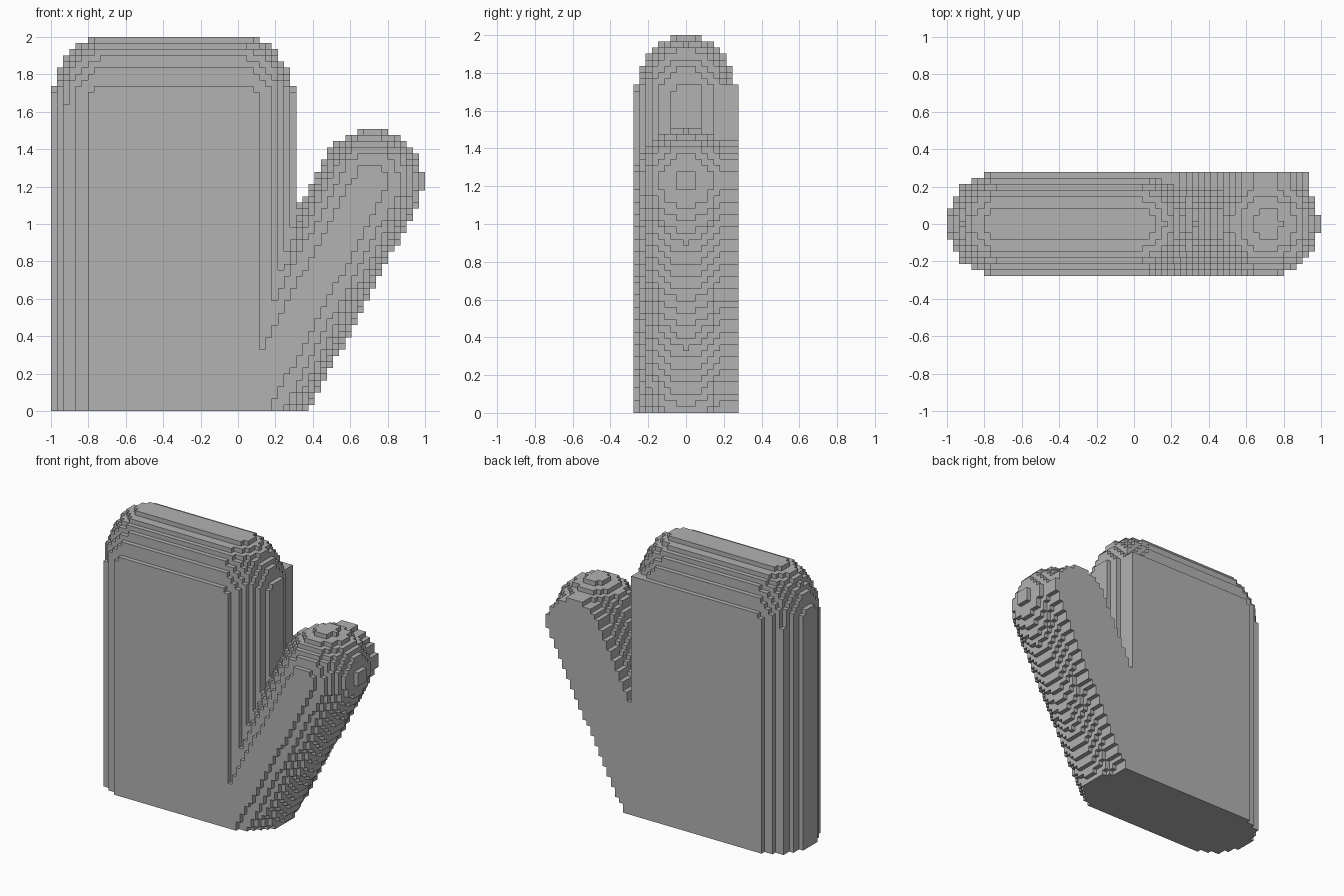
import bpy, bmesh
from math import sqrt, hypot
from itertools import product
from mathutils import Vector

if "Cube" in bpy.data.objects:
    bpy.data.objects.remove(bpy.data.objects["Cube"], do_unlink=True)

# Block grid: N wide, D deep, N high
N, D = 61, 17
H = 2 / N
R = D / 2            # half thickness, in blocks
DOME = 11.9          # height of the rounded top, in blocks
THUMB_BASE = Vector((0.06, 0.0))
THUMB_TIP = Vector((0.71, 1.225))


def inset(k):
    """How far a rounded side draws in, k blocks from the middle layer."""
    return R - sqrt(R * R - k * k)


def in_hand(x, y, z, k):
    # stadium footprint under an elliptical dome
    left, right = -1 + R * H, 0.31 - R * H
    dx = (x - min(max(x, left), right)) / H
    d = hypot(dx, k)
    if d < R and z < 2 - H * DOME * (1 - sqrt(1 - (d / R) ** 2)):
        return True
    # squarer back corner next to the thumb
    return y > 0 and right < x < 0.31 - H * min(inset(k), 2) and z < 1.74


def in_thumb(x, y, z, k):
    # slanted capsule, round in front and nearly flat behind
    axis = THUMB_TIP - THUMB_BASE
    p = Vector((x, z)) - THUMB_BASE
    t = min(p.dot(axis) / axis.length_squared, 1)
    d = (p - axis * t).length / H
    if y > 0:
        return d < R - min(inset(k), 2)
    return hypot(d, k) < R


def filled(i, j, l):
    x, y, z = -1 + (i + 0.5) * H, (j + 0.5 - R) * H, (l + 0.5) * H
    k = abs(j - D // 2)
    return in_hand(x, y, z, k) or in_thumb(x, y, z, k)


size = (N, D, N)
blocks = {c for c in product(*map(range, size)) if filled(*c)}

bm = bmesh.new()


def add_strip(axis, side, along, start, length):
    """One long quad on the given side of a run of blocks."""
    across = 3 - axis - along
    corners = []
    for a, b in ((0, 0), (length, 0), (length, 1), (0, 1)):
        c = list(start)
        c[axis] += side
        c[along] += a
        c[across] += b
        corners.append(bm.verts.new((-1 + c[0] * H, (c[1] - R) * H, c[2] * H)))
    face = bm.faces.new(corners)
    face.normal_update()
    if (face.normal[axis] > 0) != (side == 1):
        face.normal_flip()


# Exposed block sides, joined into strips
for axis, along in ((0, 2), (1, 2), (2, 0)):
    for side in (0, 1):
        step = [0, 0, 0]
        step[axis] = 2 * side - 1
        exposed = {c for c in blocks
                   if tuple(a + b for a, b in zip(c, step)) not in blocks}
        for c in exposed:
            cell = list(c)
            cell[along] -= 1
            if tuple(cell) in exposed:
                continue
            length = 1
            cell[along] += 2
            while tuple(cell) in exposed:
                length += 1
                cell[along] += 1
            add_strip(axis, side, along, c, length)

bmesh.ops.remove_doubles(bm, verts=bm.verts, dist=H / 100)
mesh = bpy.data.meshes.new("mitten")
bm.to_mesh(mesh)
bm.free()

# Plain grey
grey = bpy.data.materials.new("grey")
grey.use_nodes = True
colour = (0.445, 0.445, 0.445, 1)
grey.diffuse_color = colour
grey.node_tree.nodes["Principled BSDF"].inputs["Base Color"].default_value = colour
mesh.materials.append(grey)

mitten = bpy.data.objects.new("mitten", mesh)
bpy.context.collection.objects.link(mitten)
